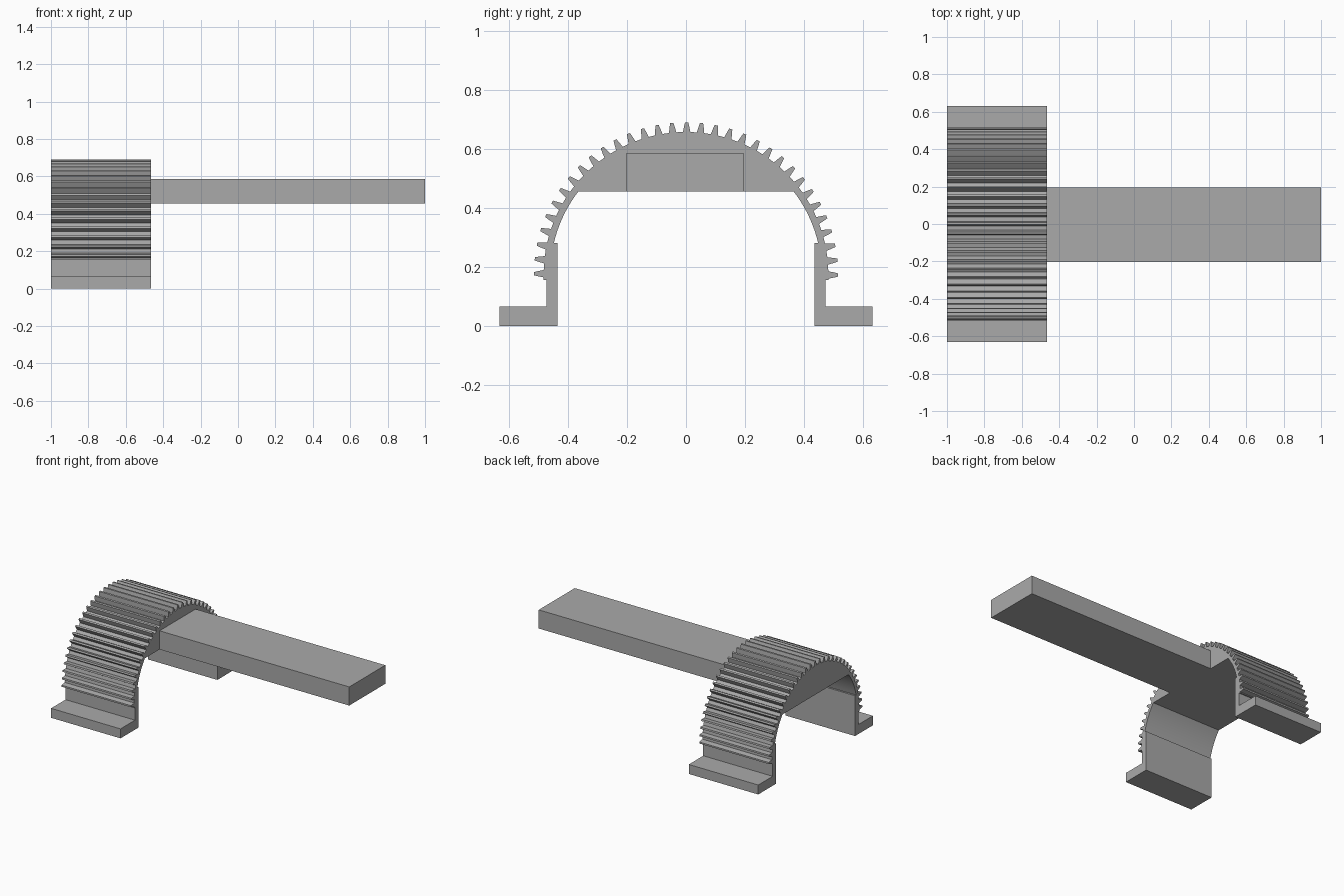
import bpy
import bmesh
from math import sin, cos, asin, pi, radians, sqrt

if "Cube" in bpy.data.objects:
    bpy.data.objects.remove(bpy.data.objects["Cube"], do_unlink=True)

grey = bpy.data.materials.new("plain grey")
grey.use_nodes = True
colour = (0.4, 0.4, 0.4, 1)
grey.diffuse_color = colour
grey.node_tree.nodes["Principled BSDF"].inputs["Base Color"].default_value = colour


def extrude_profile(name, points, x0, x1):
    """Extrude a (y, z) outline along x into a closed solid."""
    bm = bmesh.new()
    face = bm.faces.new([bm.verts.new((x0, y, z)) for y, z in points])
    result = bmesh.ops.extrude_face_region(bm, geom=[face])
    moved = [v for v in result["geom"] if isinstance(v, bmesh.types.BMVert)]
    bmesh.ops.translate(bm, verts=moved, vec=(x1 - x0, 0, 0))
    bmesh.ops.recalc_face_normals(bm, faces=bm.faces)
    mesh = bpy.data.meshes.new(name)
    bm.to_mesh(mesh)
    bm.free()
    mesh.materials.append(grey)
    obj = bpy.data.objects.new(name, mesh)
    bpy.context.collection.objects.link(obj)
    return obj


def mirror(points):
    return [(-y, z) for y, z in reversed(points)]


AXIS_Z = 0.175
BACK, FRONT = -1.0, -0.464
CHORD_Z, LEDGE_Z = 0.456, 0.281
INNER_R = 0.46

# Toothed outer rim, swept over half a turn
TEETH = 33
flank = [(0.482, -0.0125), (0.50, -0.009), (0.515, -0.0055)]
flank += [(r, -w) for r, w in reversed(flank)]
rim = []
for i in range(TEETH):
    a = pi * i / (TEETH - 1) - radians(0.25)
    rim += [(r * cos(a) - w * sin(a), AXIS_Z + r * sin(a) + w * cos(a))
            for r, w in flank]

# Foot and leg outline up to the first tooth
foot = [(0.435, 0), (0.632, 0), (0.632, 0.066),
        (0.473, 0.066), (0.473, 0.155), (0.482, 0.155)]

# Inner arc from the solid crown down to the leg ledge
start = asin((CHORD_Z - AXIS_Z) / INNER_R)
end = asin((LEDGE_Z - AXIS_Z) / INNER_R)
STEPS = 10
inner = []
for i in range(STEPS + 1):
    a = start + (end - start) * i / STEPS
    inner.append((INNER_R * cos(a), AXIS_Z + INNER_R * sin(a)))
inner.append((0.435, LEDGE_Z))

arch = extrude_profile("toothed_arch", foot + rim + mirror(foot) + mirror(inner) + inner,
                       BACK, FRONT)

# Long flat arm from the crown
extrude_profile("arm", [(-0.202, CHORD_Z), (0.195, CHORD_Z),
                        (0.195, 0.586), (-0.202, 0.586)], FRONT, 1.0)

# Smooth only the inner curve
bpy.context.view_layer.objects.active = arch
arch.select_set(True)
bpy.ops.object.shade_smooth_by_angle(angle=radians(8))
